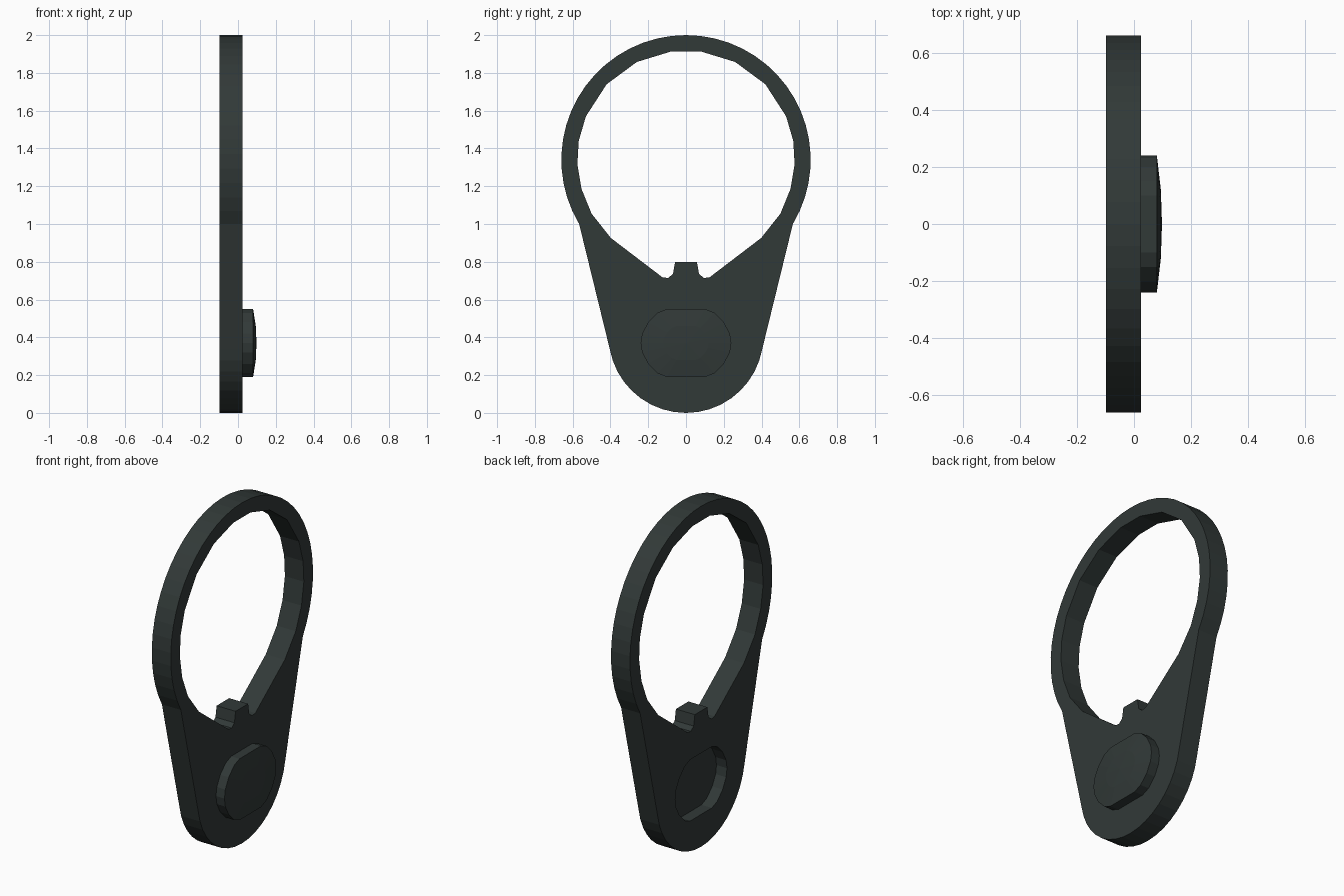
import bpy, bmesh, math

if "Cube" in bpy.data.objects:
    bpy.data.objects.remove(bpy.data.objects["Cube"])

X_BACK, X_FACE, X_RIM, X_DOME, X_FLOOR = -0.098, 0.025, 0.08, 0.098, -0.03

mat = bpy.data.materials.new("dark grey green")
mat.diffuse_color = (0.031, 0.041, 0.039, 1)
mat.use_nodes = True
mat.node_tree.nodes["Principled BSDF"].inputs["Base Color"].default_value = mat.diffuse_color


def mirror(half):
    """Close a half profile (y >= 0, ordered top to bottom) into a loop."""
    return half + [(-y, z) for y, z in reversed(half) if abs(y) > 1e-6]


def arc(cz, r, a0, a1, n):
    return [(r * math.cos(math.radians(a0 + (a1 - a0) * i / n)),
             cz + r * math.sin(math.radians(a0 + (a1 - a0) * i / n))) for i in range(n + 1)]


def ring(bm, pts, x):
    vs = [bm.verts.new((x, y, z)) for y, z in pts]
    for i, v in enumerate(vs):
        bm.edges.new((v, vs[(i + 1) % len(vs)]))
    return vs


def bridge(bm, a, b):
    for i in range(len(a)):
        j = (i + 1) % len(a)
        bm.faces.new((a[i], a[j], b[j], b[i]))


def fill(bm, *loops):
    edges = [bm.edges.get((l[i], l[(i + 1) % len(l)])) for l in loops for i in range(len(l))]
    bmesh.ops.triangle_fill(bm, use_beauty=True, edges=edges)


def finish(bm, name):
    bmesh.ops.recalc_face_normals(bm, faces=bm.faces[:])
    me = bpy.data.meshes.new(name)
    bm.to_mesh(me)
    bm.free()
    me.materials.append(mat)
    bpy.context.collection.objects.link(bpy.data.objects.new(name, me))


# Profiles in the y-z plane
outer = mirror(arc(1.34, 0.66, 90, -31, 18) + arc(0.41, 0.41, -10, -90, 9))
hole = mirror([(0.08, 1.913), (0.26, 1.858), (0.42, 1.74), (0.53, 1.57), (0.568, 1.44),
               (0.575, 1.317), (0.553, 1.185), (0.5, 1.055), (0.398, 0.926), (0.125, 0.718),
               (0.095, 0.714), (0.069, 0.735), (0.058, 0.798)])
oval = mirror([(0.1, 0.55), (0.15, 0.53), (0.2, 0.48), (0.232, 0.42), (0.24, 0.37),
               (0.232, 0.32), (0.2, 0.26), (0.15, 0.21), (0.1, 0.19)])

# Plate with ring opening, key tab and a recess in the back
bm = bmesh.new()
of, ob = ring(bm, outer, X_FACE), ring(bm, outer, X_BACK)
hf, hb = ring(bm, hole, X_FACE), ring(bm, hole, X_BACK)
rb, rf = ring(bm, oval, X_BACK), ring(bm, oval, X_FLOOR)
bridge(bm, of, ob)
bridge(bm, hf, hb)
bridge(bm, rb, rf)
fill(bm, of, hf)
fill(bm, ob, hb, rb)
bm.faces.new(rf)
finish(bm, "end_plate")

# Raised boss with a shallow domed cap
bm = bmesh.new()
base, rim = ring(bm, oval, X_FACE - 0.01), ring(bm, oval, X_RIM)
inner = ring(bm, [(y * 0.5, 0.37 + (z - 0.37) * 0.5) for y, z in oval], X_DOME - 0.004)
bridge(bm, base, rim)
bridge(bm, rim, inner)
tip = bm.verts.new((X_DOME, 0, 0.37))
for i in range(len(inner)):
    bm.faces.new((inner[i], inner[(i + 1) % len(inner)], tip))
bm.faces.new(base)
finish(bm, "oval_boss")
